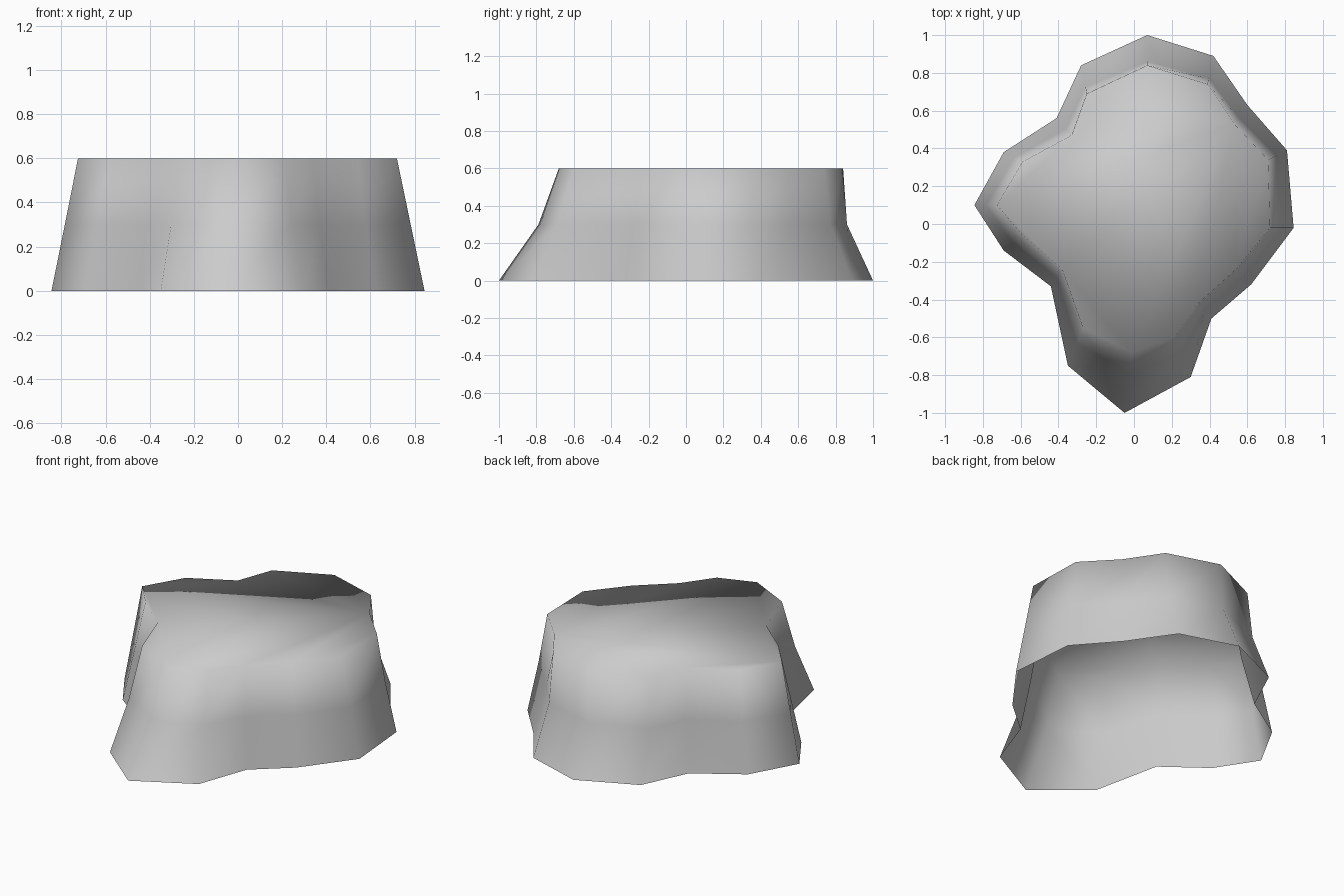
import bpy
import bmesh

cube = bpy.data.objects.get("Cube")
if cube:
    bpy.data.objects.remove(cube, do_unlink=True)

HEIGHT = 0.6

# Irregular outlines of the foot and the rim, counterclockwise
foot = [(.845, -.02), (.81, .39), (.60, .63), (.42, .89), (.07, 1), (-.28, .84),
        (-.41, .56), (-.69, .38), (-.845, .1), (-.69, -.14), (-.44, -.33),
        (-.35, -.75), (-.05, -1), (.3, -.81), (.41, -.5), (.62, -.32)]
rim = [(.72, -.02), (.71, .34), (.53, .53), (.39, .74), (.07, .84), (-.25, .69),
       (-.33, .47), (-.59, .33), (-.725, .1), (-.59, -.06), (-.38, -.24),
       (-.27, -.55), (-.01, -.68), (.21, -.6), (.34, -.42), (.54, -.24)]


def waist_point(low, high):
    """Halfway point, pulled inwards where the front and back lobes flare."""
    pull = 0.5 + (0.37 if low[1] > 0 else 0.16) * low[1] ** 2
    return tuple(a + (b - a) * pull for a, b in zip(low, high))


waist = [waist_point(a, b) for a, b in zip(foot, rim)]

# Stump: stacked rings, closed top, open underside
bm = bmesh.new()
rings = [[bm.verts.new((x, y, z)) for x, y in outline]
         for outline, z in ((foot, 0), (waist, HEIGHT / 2), (rim, HEIGHT))]
count = len(foot)
for lower, upper in zip(rings, rings[1:]):
    for i in range(count):
        j = (i + 1) % count
        bm.faces.new((lower[i], lower[j], upper[j], upper[i]))
bm.faces.new(rings[-1])
for face in bm.faces:
    face.smooth = True
mesh = bpy.data.meshes.new("stump")
bm.to_mesh(mesh)
bm.free()
stump = bpy.data.objects.new("stump", mesh)
bpy.context.collection.objects.link(stump)

# Plain grey material
grey = bpy.data.materials.new("light_grey")
grey.use_nodes = True
colour = (0.6, 0.6, 0.6, 1)
grey.diffuse_color = colour
grey.node_tree.nodes["Principled BSDF"].inputs["Base Color"].default_value = colour
mesh.materials.append(grey)
